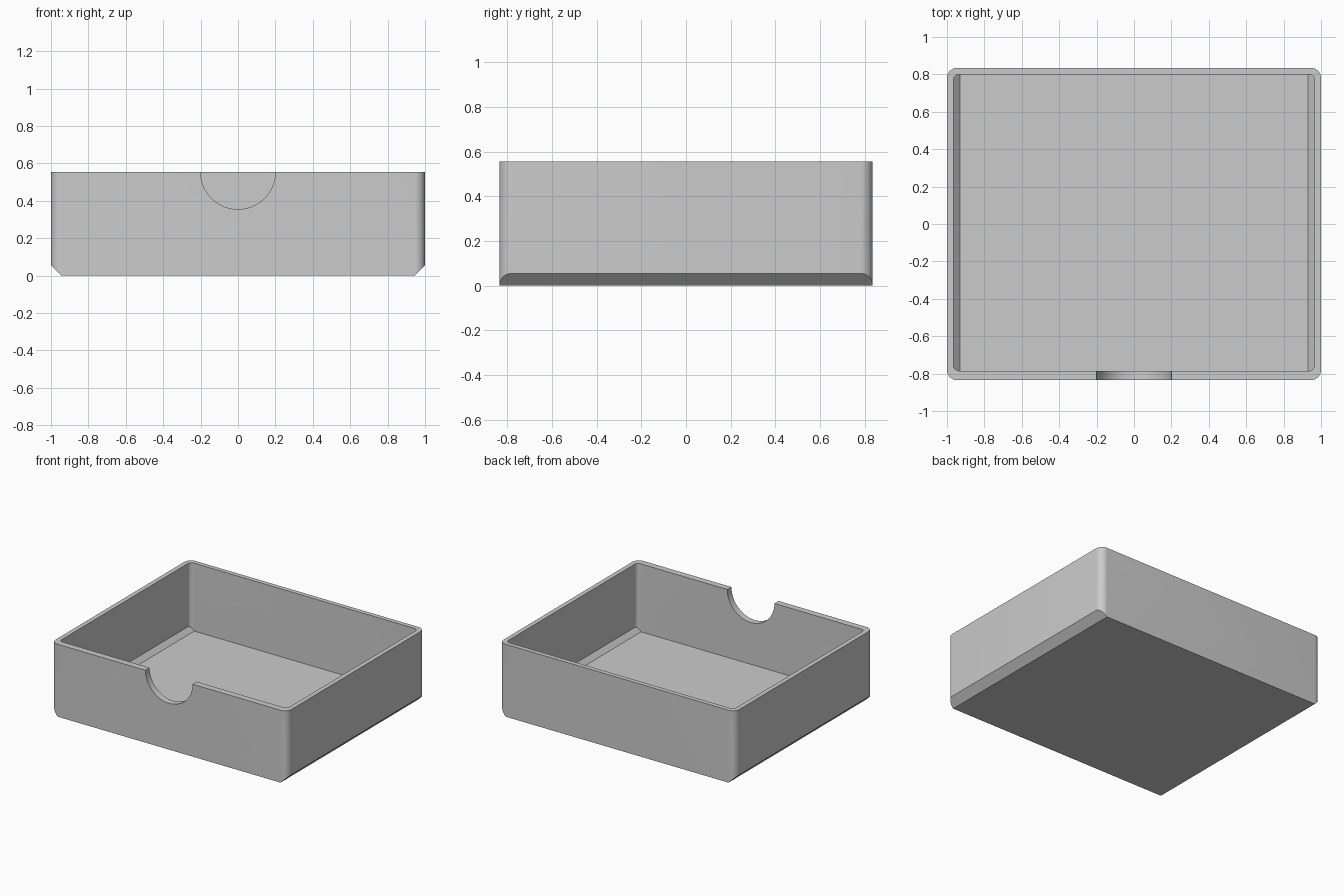
import bpy, bmesh, math
from mathutils import Vector, Matrix

cube = bpy.data.objects.get("Cube")
if cube:
    bpy.data.objects.remove(cube, do_unlink=True)

HEIGHT = 0.555      # top rim of the tray
WALL = 0.035        # side wall and floor thickness

grey = bpy.data.materials.new("plain grey")
grey.use_nodes = True
colour = (0.6, 0.6, 0.6, 1)
grey.diffuse_color = colour
grey.node_tree.nodes["Principled BSDF"].inputs["Base Color"].default_value = colour


def add_object(name, bm):
    bmesh.ops.recalc_face_normals(bm, faces=bm.faces)
    mesh = bpy.data.meshes.new(name)
    bm.to_mesh(mesh)
    bm.free()
    mesh.materials.append(grey)
    obj = bpy.data.objects.new(name, mesh)
    bpy.context.collection.objects.link(obj)
    return obj


def rounded_block(name, half_x, y0, y1, z0, z1, radius, chamfer):
    """Box with rounded upright corners and chamfered lower left and right edges."""
    bm = bmesh.new()
    bmesh.ops.create_cube(bm, size=1)
    for v in bm.verts:
        v.co = (math.copysign(half_x, v.co.x),
                y0 if v.co.y < 0 else y1,
                z0 if v.co.z < 0 else z1)
    upright = [e for e in bm.edges
               if abs(e.verts[0].co.z - e.verts[1].co.z) > 0.01]
    bmesh.ops.bevel(bm, geom=upright, offset=radius, segments=10,
                    profile=0.5, affect='EDGES')
    for side in (-1, 1):
        bmesh.ops.bisect_plane(
            bm, geom=bm.verts[:] + bm.edges[:] + bm.faces[:],
            plane_co=Vector((side * half_x, 0, z0 + chamfer)),
            plane_no=Vector((side, 0, -1)), clear_outer=True)
        rim = [e for e in bm.edges if e.is_boundary]
        bmesh.ops.holes_fill(bm, edges=rim, sides=0)
    return add_object(name, bm)


def cut(obj, cutter):
    mod = obj.modifiers.new("cut", 'BOOLEAN')
    mod.operation = 'DIFFERENCE'
    mod.solver = 'EXACT'
    mod.object = cutter
    bpy.context.view_layer.objects.active = obj
    bpy.ops.object.modifier_apply(modifier=mod.name)
    bpy.data.objects.remove(cutter, do_unlink=True)


# Outer body of the tray
tray = rounded_block("tray", 1, -0.835, 0.835, 0, HEIGHT, 0.055, 0.055)

# Hollow inside, with a thicker front wall
cut(tray, rounded_block("cavity_cutter", 1 - WALL, -0.785, 0.8,
                        WALL, HEIGHT + 0.2, 0.03, WALL))

# Half-round thumb notch in the front wall
bm = bmesh.new()
bmesh.ops.create_cone(bm, cap_ends=True, segments=64, radius1=0.2, radius2=0.2,
                      depth=0.3,
                      matrix=Matrix.Translation((0, -0.81, HEIGHT))
                      @ Matrix.Rotation(math.pi / 2, 4, 'X'))
cut(tray, add_object("notch_cutter", bm))

# Smooth corners, sharp edges
bpy.ops.object.select_all(action='DESELECT')
tray.select_set(True)
bpy.context.view_layer.objects.active = tray
bpy.ops.object.shade_smooth_by_angle(angle=math.radians(30))
